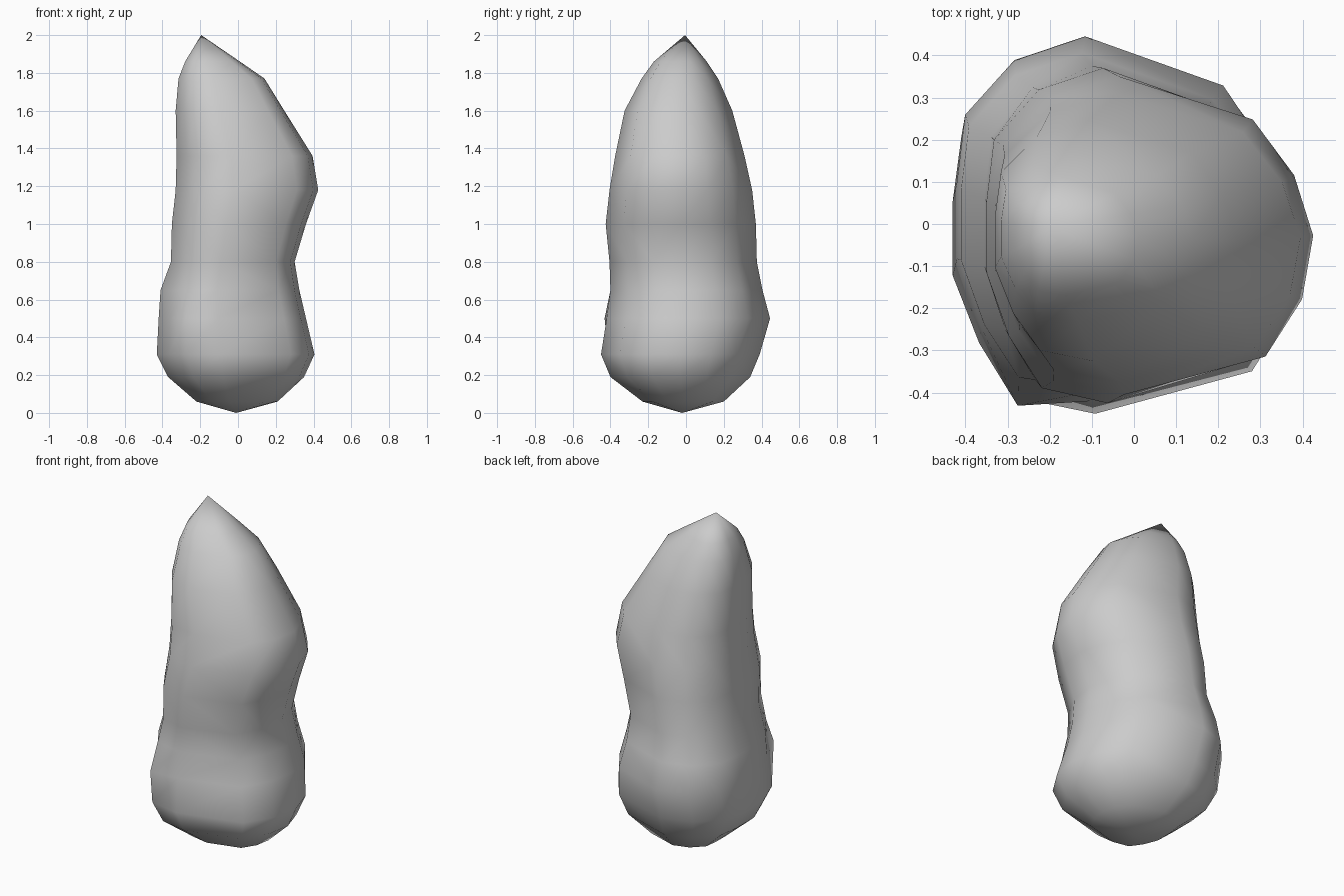
import bpy, bmesh

if "Cube" in bpy.data.objects:
    bpy.data.objects.remove(bpy.data.objects["Cube"])

# Shared 13-sided cross-section, normalised to -1..1
SECTION = [(1, 0), (.88, .38), (.62, .73), (-.22, 1), (-.65, .87), (-.95, .57), (-1, .2),
           (-1, -.22), (-.85, -.6), (-.63, -.91), (-.19, -1), (.7, -.76), (.93, -.4)]
CORNER = 9  # front left corner, bulges low down

# Levels: z, left, right, front, back
LEVELS = [
    (0.06, -.22, .21, -.23, .20),
    (0.19, -.37, .35, -.40, .34),
    (0.31, -.43, .405, -.45, .39),
    (0.50, -.42, .36, -.42, .445),
    (0.65, -.41, .325, -.40, .405),
    (0.80, -.355, .30, -.405, .375),
    (1.00, -.35, .36, -.425, .37),
    (1.18, -.33, .425, -.405, .35),
    (1.36, -.325, .395, -.375, .31),
    (1.60, -.33, .245, -.325, .245),
    (1.77, -.315, .14, -.235, .17),
    (1.86, -.28, .01, -.17, .11),
]

bm = bmesh.new()
rings = []
for z, x0, x1, y0, y1 in LEVELS:
    ring = []
    for i, (u, v) in enumerate(SECTION):
        x = (x0 + x1) / 2 + u * (x1 - x0) / 2
        y = (y0 + y1) / 2 + v * (y1 - y0) / 2
        if i == CORNER and z == 0.50:
            y -= .05
        ring.append(bm.verts.new((x, y, z)))
    rings.append(ring)

# Skin between the levels, closed with pointed ends
n = len(SECTION)
bottom = bm.verts.new((-.01, -.02, 0))
tip = bm.verts.new((-.195, -.005, 2))
for i in range(n):
    j = (i + 1) % n
    for a, b in zip(rings, rings[1:]):
        bm.faces.new((a[i], a[j], b[j], b[i]))
    bm.faces.new((bottom, rings[0][j], rings[0][i]))
    bm.faces.new((rings[-1][i], rings[-1][j], tip))
bmesh.ops.triangulate(bm, faces=bm.faces[:])
bmesh.ops.recalc_face_normals(bm, faces=bm.faces[:])
for f in bm.faces:
    f.smooth = True

# Standing stone
mesh = bpy.data.meshes.new("standing_stone")
bm.to_mesh(mesh)
bm.free()
stone = bpy.data.objects.new("standing_stone", mesh)
bpy.context.collection.objects.link(stone)
